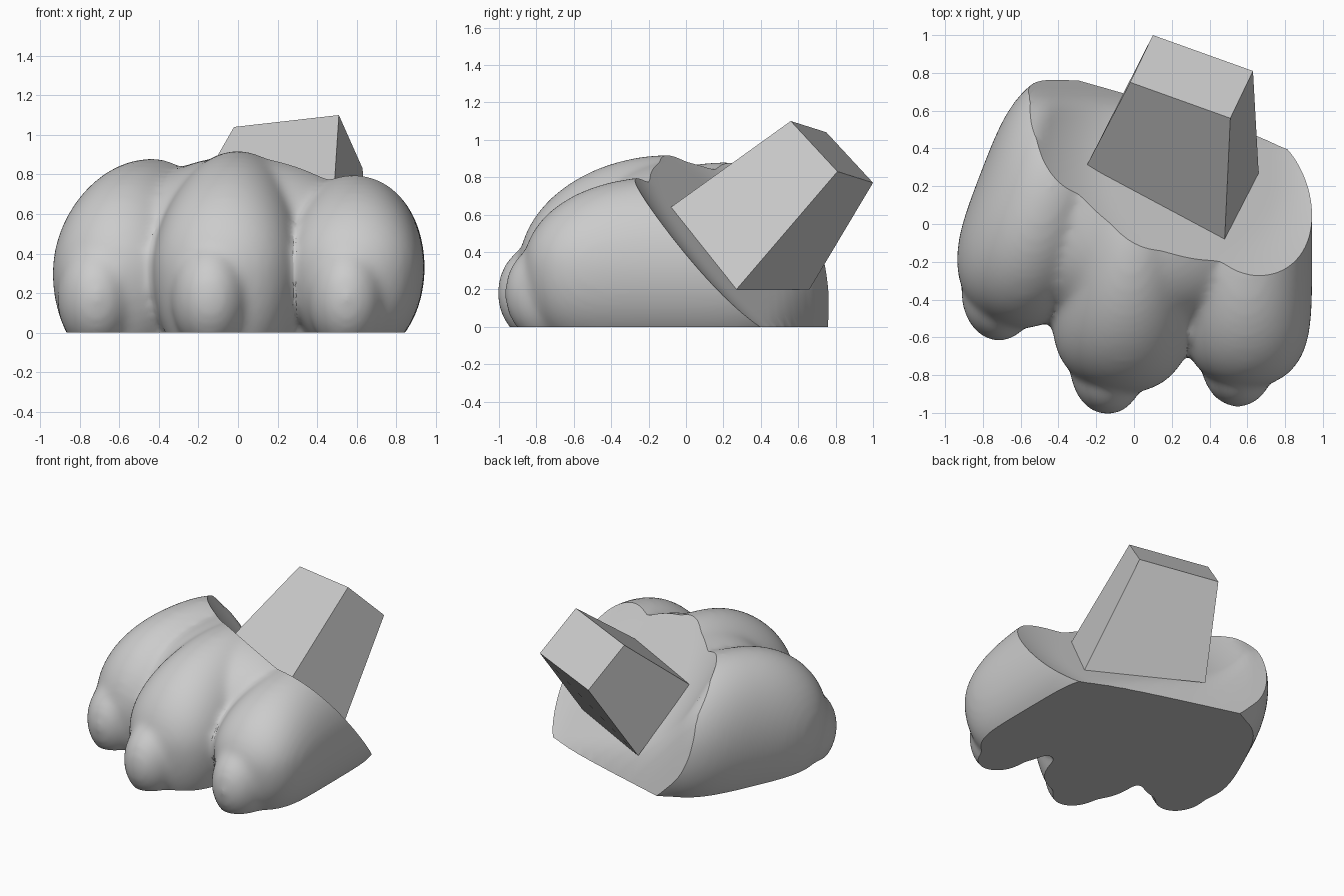
import bpy
import bmesh
import math
from mathutils import Matrix, Vector

default = bpy.data.objects.get("Cube")
if default:
    bpy.data.objects.remove(default, do_unlink=True)

grey = bpy.data.materials.new("light_grey")
grey.use_nodes = True
grey.diffuse_color = (0.6, 0.6, 0.6, 1)
grey.node_tree.nodes["Principled BSDF"].inputs["Base Color"].default_value = (0.6, 0.6, 0.6, 1)


def add_lobe(bm, center, radii, turn=0, pitch=0, fullness=2, top_fullness=2):
    """Ellipsoid along y; a higher fullness keeps it thick towards its ends."""
    verts = bmesh.ops.create_uvsphere(bm, u_segments=48, v_segments=32, radius=1)["verts"]
    place = (Matrix.Translation(center) @ Matrix.Rotation(math.radians(turn), 4, "Z")
             @ Matrix.Rotation(math.radians(pitch), 4, "X"))
    for v in verts:
        t = min(abs(v.co.y), 1)
        ring = math.sqrt(max(1 - t * t, 1e-9))
        swell, top_swell = (math.sqrt(max(1 - t ** n, 0)) / ring if ring > 1e-3 else 1
                            for n in (fullness, top_fullness))
        tall = top_swell if v.co.z > 0 else swell
        shaped = Vector((v.co.x * swell * radii[0], v.co.y * radii[1], v.co.z * tall * radii[2]))
        v.co = place @ shaped


def cut_height(x, y):
    """Slanted dish with a raised rim, blended into a steep lower rear."""
    rim = max(0, math.hypot(x - 0.3, y - 0.28) - 0.45)
    dish = 0.64 - 0.528 * (x - 0.48) - 0.988 * (y + 0.08) + min(0.16, 1.1 * rim * rim)
    rear = -(1.09 * (x + 0.33) + 3.85 * (y - 0.77))
    low, gap = min(dish, rear), abs(dish - rear)
    return low - math.log(1 + math.exp(-20 * gap)) / 20


def make_object(name, bm):
    mesh = bpy.data.meshes.new(name)
    bm.to_mesh(mesh)
    bm.free()
    mesh.materials.append(grey)
    obj = bpy.data.objects.new(name, mesh)
    bpy.context.collection.objects.link(obj)
    return obj


# Paw: rounded core, three long lobes and a small tip on each
bm = bmesh.new()
add_lobe(bm, (0.05, 0.15, 0.3), (0.75, 0.75, 0.6), fullness=3, top_fullness=3)
add_lobe(bm, (-0.465, 0.13, 0.33), (0.375, 0.71, 0.545), -21, 7, 3.5, 2.2)
add_lobe(bm, (0, -0.1, 0.33), (0.385, 0.8, 0.59), -8, 2, 5, 2)
add_lobe(bm, (0.592, -0.1, 0.33), (0.352, 0.77, 0.475), 0, 0, 5, 2.2)
for x, y in ((-0.715, -0.36), (-0.14, -0.75), (0.55, -0.71)):
    add_lobe(bm, (x, y, 0.18), (0.2, 0.26, 0.28))
paw = make_object("paw", bm)

# Cutter: everything above the slanted rear surface
bm = bmesh.new()
grid = bmesh.ops.create_grid(bm, x_segments=70, y_segments=70, size=1.4)["verts"]
walls = bmesh.ops.extrude_face_region(bm, geom=bm.faces[:])["geom"]
for v in grid:
    v.co.z = cut_height(v.co.x, v.co.y)
for v in walls:
    if isinstance(v, bmesh.types.BMVert):
        v.co.z = 4
bmesh.ops.recalc_face_normals(bm, faces=bm.faces[:])
cutter = make_object("rear_cutter", bm)
cutter.hide_render = True

# Merge the lobes into one soft skin, then cut the rear
remesh = paw.modifiers.new("merge", "REMESH")
remesh.mode = "VOXEL"
remesh.voxel_size = 0.022
soften = paw.modifiers.new("soften", "SMOOTH")
soften.factor = 0.5
soften.iterations = 20
cut = paw.modifiers.new("rear_cut", "BOOLEAN")
cut.operation = "DIFFERENCE"
cut.solver = "EXACT"
cut.object = cutter
bpy.context.view_layer.update()
evaluated = paw.evaluated_get(bpy.context.evaluated_depsgraph_get())
bm = bmesh.new()
bm.from_mesh(evaluated.to_mesh())
evaluated.to_mesh_clear()
paw.modifiers.clear()
bpy.data.objects.remove(cutter, do_unlink=True)

# Flat sole
bmesh.ops.bisect_plane(bm, geom=bm.verts[:] + bm.edges[:] + bm.faces[:], dist=1e-5,
                       plane_co=(0, 0, 0), plane_no=(0, 0, -1), clear_outer=True)
rim = [e for e in bm.edges if e.is_boundary]
sole = bmesh.ops.holes_fill(bm, edges=rim, sides=0)["faces"]
bmesh.ops.triangulate(bm, faces=sole)
bmesh.ops.recalc_face_normals(bm, faces=bm.faces[:])
for f in bm.faces:
    f.material_index = 0
bm.to_mesh(paw.data)
bm.free()

bpy.ops.object.select_all(action="DESELECT")
paw.select_set(True)
bpy.context.view_layer.objects.active = paw
bpy.ops.object.shade_smooth_by_angle(angle=math.radians(28))

# Tapered peg standing on the slanted cut
bm = bmesh.new()
base = [bm.verts.new(c) for c in
        ((0.48, -0.08, 0.64), (-0.25, 0.31, 0.64), (-0.07, 0.66, 0.2), (0.66, 0.27, 0.2))]
end = [bm.verts.new(c) for c in
       ((0.51, 0.56, 1.1), (-0.02, 0.75, 1.04), (0.1, 1, 0.77), (0.63, 0.81, 0.83))]
bm.faces.new(base)
bm.faces.new(end)
for i in range(4):
    j = (i + 1) % 4
    bm.faces.new((base[i], base[j], end[j], end[i]))
bmesh.ops.recalc_face_normals(bm, faces=bm.faces[:])
make_object("peg", bm)
